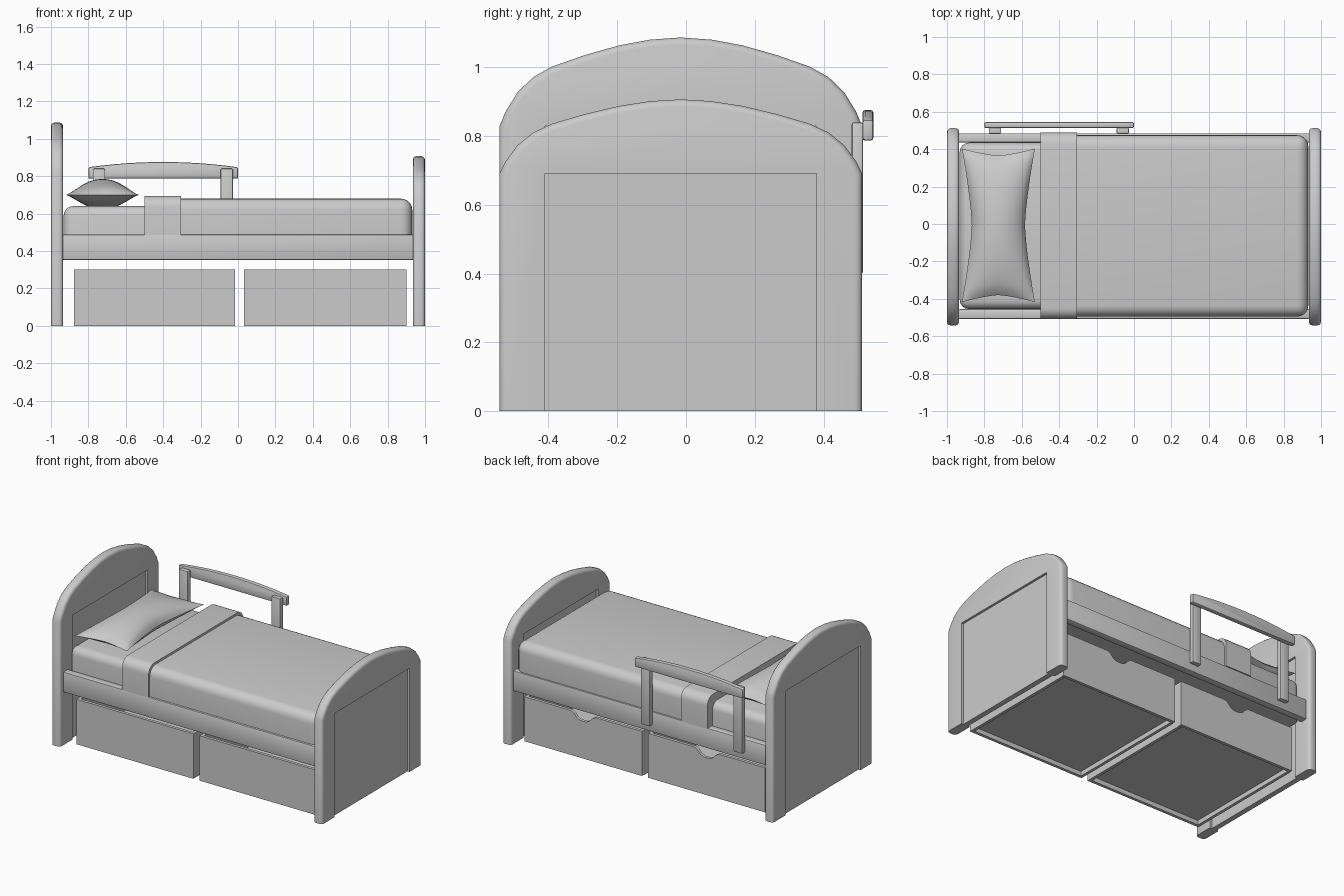
import bpy, bmesh
from mathutils import Vector

if "Cube" in bpy.data.objects:
    bpy.data.objects.remove(bpy.data.objects["Cube"])

YC = -0.015  # centre line of the bed across its width


def finish(name, bm, smooth=True):
    bmesh.ops.recalc_face_normals(bm, faces=bm.faces)
    me = bpy.data.meshes.new(name)
    bm.to_mesh(me)
    bm.free()
    ob = bpy.data.objects.new(name, me)
    bpy.context.collection.objects.link(ob)
    if smooth:
        bpy.ops.object.select_all(action='DESELECT')
        ob.select_set(True)
        bpy.context.view_layer.objects.active = ob
        bpy.ops.object.shade_smooth_by_angle(angle=0.6)
    return ob


def add_box(bm, x, y, z):
    vs = bmesh.ops.create_cube(bm, size=1)['verts']
    for v in vs:
        v.co = Vector(r[0] + (c + 0.5) * (r[1] - r[0]) for c, r in zip(v.co, (x, y, z)))


def bevel(bm, width, seg=3, keep=lambda m, d: True):
    """Round the edges whose midpoint and direction pass the keep test."""
    es = []
    for e in bm.edges:
        a, b = e.verts[0].co, e.verts[1].co
        if e.calc_face_angle(0) > 0.5 and keep((a + b) / 2, (b - a).normalized()):
            es.append(e)
    bmesh.ops.bevel(bm, geom=es, offset=width, segments=seg, profile=0.5,
                    affect='EDGES', clamp_overlap=True)


def box(name, x, y, z, r=0.0, seg=3, keep=lambda m, d: True):
    bm = bmesh.new()
    add_box(bm, x, y, z)
    if r:
        bevel(bm, r, seg, keep)
    return finish(name, bm)


def add_prism(bm, pts, axis, lo, hi):
    """Extrude a 2D outline (horizontal, z) along the x or y axis."""
    vs = [bm.verts.new((lo, a, z) if axis == 'x' else (a, lo, z)) for a, z in pts]
    f = bm.faces.new(vs)
    g = bmesh.ops.extrude_face_region(bm, geom=[f])['geom']
    d = Vector((hi - lo, 0, 0)) if axis == 'x' else Vector((0, hi - lo, 0))
    bmesh.ops.translate(bm, vec=d, verts=[v for v in g if isinstance(v, bmesh.types.BMVert)])


# Headboard and footboard: arched frame with a recessed panel
ARCH = [(0.527, 0), (0.51, 0.16), (0.475, 0.38), (0.43, 0.55), (0.375, 0.67), (0.28, 0.8),
        (0.18, 0.91), (0.09, 0.975)]


def end_board(name, x0, x1, shoulder, rise):
    half = [(t, shoulder + f * rise) for t, f in ARCH]
    right = [(YC + t, z) for t, z in half]
    left = [(YC - t, z) for t, z in reversed(half)]
    pts = ([(YC + 0.395, 0), (YC + 0.527, 0)] + right + [(YC, shoulder + rise)] + left
           + [(YC - 0.527, 0), (YC - 0.395, 0), (YC - 0.395, shoulder), (YC + 0.395, shoulder)])
    bm = bmesh.new()
    add_prism(bm, pts, 'x', x0, x1)
    bm.normal_update()

    def outer(m, d):
        rim = abs(m.x - x0) < 1e-4 or abs(m.x - x1) < 1e-4
        inner = abs(m.y - YC) < 0.4 and m.z < shoulder + 0.001
        return rim and m.z > 0.001 and not inner
    bevel(bm, 0.02, 3, outer)
    finish(name + "_frame", bm)
    box(name + "_panel", (x0 + 0.015, x1 - 0.015), (YC - 0.4, YC + 0.4), (0, shoulder + 0.005))


end_board("headboard", -1.0, -0.935, 0.83, 0.257)
end_board("footboard", 0.935, 1.0, 0.692, 0.215)

# Side rails
for name, y in (("front_rail", (-0.507, -0.455)), ("back_rail", (0.435, 0.485))):
    box(name, (-0.94, 0.94), y, (0.352, 0.488), 0.008, 2)

# Mattress, blanket and folded sheet
box("mattress", (-0.932, 0.9), (-0.455, 0.435), (0.365, 0.64), 0.05, 4, lambda m, d: m.z > 0.4)
box("blanket", (-0.45, 0.932), (-0.495, 0.475), (0.485, 0.68), 0.06, 5,
    lambda m, d: m.z > 0.5 and m.x > -0.4)
box("folded_sheet", (-0.5, -0.305), (-0.508, 0.49), (0.485, 0.695), 0.06, 5,
    lambda m, d: abs(d.x) > 0.9 and m.z > 0.6)

# Pillow: two puffed grids with pinched sides
bm = bmesh.new()
N = 24
for side in (1, -1):
    grid = []
    for i in range(N + 1):
        row = []
        for j in range(N + 1):
            u, v = 2 * i / N - 1, 2 * j / N - 1
            x = -0.725 + 0.195 * u * (1 - 0.27 * (1 - abs(v) ** 1.4))
            y = -0.007 + 0.41 * v * (1 - 0.09 * (1 - abs(u) ** 1.4))
            puff = ((1 - u * u) * (1 - v * v)) ** 0.6
            z = 0.7 + (0.085 if side > 0 else -0.075) * puff
            row.append(bm.verts.new((x, y, max(z, 0.637))))
        grid.append(row)
    for i in range(N):
        for j in range(N):
            bm.faces.new((grid[i][j], grid[i + 1][j], grid[i + 1][j + 1], grid[i][j + 1]))
bmesh.ops.remove_doubles(bm, verts=bm.verts, dist=1e-5)
finish("pillow", bm)

# Under-bed drawers with a finger notch in the back-facing front
Y0, Y1, T = -0.45, 0.42, 0.02
for name, x0, x1 in (("head_drawer", -0.878, -0.015), ("foot_drawer", 0.032, 0.9)):
    bm = bmesh.new()
    c = (x0 + x1) / 2
    notch = [(0.09, 0.3), (0.065, 0.285), (0.045, 0.262), (0.02, 0.252)]
    pts = ([(x0, 0.003), (x1, 0.003), (x1, 0.3)] + [(c + a, z) for a, z in notch]
           + [(c - a, z) for a, z in reversed(notch)] + [(x0, 0.3)])
    add_prism(bm, pts, 'y', Y1 - T, Y1)
    add_box(bm, (x0, x1), (Y0, Y0 + T), (0, 0.3))
    add_box(bm, (x0, x0 + T), (Y0 + T, Y1 - T), (0, 0.3))
    add_box(bm, (x1 - T, x1), (Y0 + T, Y1 - T), (0, 0.3))
    add_box(bm, (x0 + T, x1 - T), (Y0 + T, Y1 - T), (0.03, 0.045))
    finish(name, bm, False)

# Guard rail along the back: arched bar on two posts
bm = bmesh.new()
top = [(-0.8 + 0.8 * k / 12, 0.848 + 0.028 * (1 - (k / 6 - 1) ** 2)) for k in range(13)]
add_prism(bm, [(0.0, 0.787), (-0.8, 0.787)] + top, 'y', 0.513, 0.545)
bm.normal_update()
bevel(bm, 0.008, 2)
finish("guard_bar", bm)
for name, x in (("guard_post_head", -0.743), ("guard_post_foot", -0.06)):
    box(name, (x - 0.033, x + 0.033), (0.482, 0.515), (0.4, 0.84), 0.006, 2)
